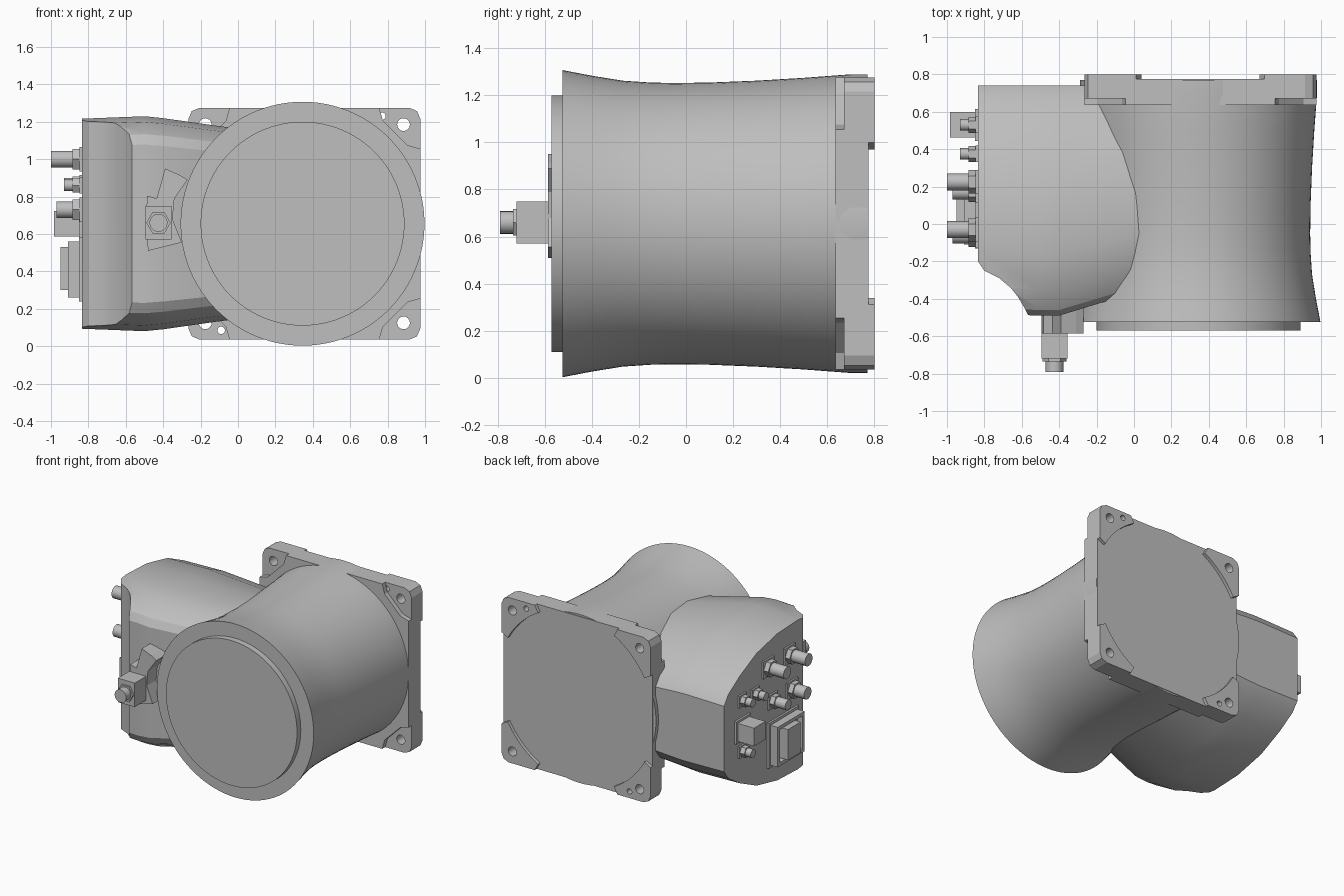
import bpy, bmesh, math

cube = bpy.data.objects.get("Cube")
if cube:
    bpy.data.objects.remove(cube, do_unlink=True)

grey = bpy.data.materials.new("cast grey")
grey.use_nodes = True
COLOUR = (0.52, 0.52, 0.52, 1)
grey.diffuse_color = COLOUR
grey.node_tree.nodes["Principled BSDF"].inputs["Base Color"].default_value = COLOUR

AXES = {"x": lambda u, v, w: (w, u, v),
        "y": lambda u, v, w: (u, w, v),
        "z": lambda u, v, w: (u, v, w)}


def loft(name, rings, smooth=0):
    """Skin a list of equal-length point rings and cap both ends."""
    bm = bmesh.new()
    loops = [[bm.verts.new(p) for p in ring] for ring in rings]
    n = len(loops[0])
    for a, b in zip(loops, loops[1:]):
        for i in range(n):
            j = (i + 1) % n
            bm.faces.new((a[i], a[j], b[j], b[i]))
    bm.faces.new(loops[0])
    bm.faces.new(loops[-1])
    bmesh.ops.recalc_face_normals(bm, faces=bm.faces)
    mesh = bpy.data.meshes.new(name)
    bm.to_mesh(mesh)
    bm.free()
    obj = bpy.data.objects.new(name, mesh)
    bpy.context.collection.objects.link(obj)
    mesh.materials.append(grey)
    if smooth:
        smooth_by_angle(obj, smooth)
    return obj


def smooth_by_angle(obj, degrees):
    bpy.ops.object.select_all(action="DESELECT")
    obj.select_set(True)
    bpy.context.view_layer.objects.active = obj
    bpy.ops.object.shade_smooth_by_angle(angle=math.radians(degrees))


def prism(name, pts, axis, a, b):
    return loft(name, [[AXES[axis](u, v, w) for u, v in pts] for w in (a, b)])


def box(name, axis, u, v, su, sv, a, b):
    pts = [(u - su, v - sv), (u + su, v - sv), (u + su, v + sv), (u - su, v + sv)]
    return prism(name, pts, axis, a, b)


def lathe(name, axis, u, v, profile, n=24):
    """Turn (position, radius) pairs around an axis through (u, v)."""
    ring = [2 * math.pi * i / n for i in range(n)]
    rings = [[AXES[axis](u + r * math.cos(t), v + r * math.sin(t), w) for t in ring]
             for w, r in profile]
    return loft(name, rings, 30 if n > 8 else 0)


def cut(obj, cutter):
    mod = obj.modifiers.new("cut", "BOOLEAN")
    mod.operation = "DIFFERENCE"
    mod.solver = "EXACT"
    mod.object = cutter
    bpy.context.view_layer.update()
    done = obj.evaluated_get(bpy.context.evaluated_depsgraph_get())
    mesh = bpy.data.meshes.new_from_object(done)
    obj.modifiers.clear()
    obj.data = mesh
    bpy.data.objects.remove(cutter, do_unlink=True)


CX, CZ = 0.345, 0.655

# Flared main barrel and its front cover
lathe("main_barrel", "y", CX, CZ,
      [(-0.525, 0.652), (-0.4, 0.628), (-0.27, 0.607), (-0.15, 0.599), (-0.05, 0.597),
       (0.1, 0.599), (0.3, 0.607), (0.5, 0.619), (0.7, 0.634), (0.77, 0.634)], 96)
lathe("front_cover", "y", CX, CZ, [(-0.57, 0.545), (-0.5, 0.545)], 96)

# Square mounting flange: full rear layer, front layer with relieved corners
FX, H = 0.355, 0.62


def four_corners(quarter):
    """Repeat a corner outline by quarter turns around the flange centre."""
    pts = []
    for k in range(4):
        c, s = round(math.cos(k * math.pi / 2)), round(math.sin(k * math.pi / 2))
        pts += [(FX + c * u - s * v, CZ + s * u + c * v) for u, v in quarter]
    return pts


corner = [(H, 0.56), (0.602, 0.602), (0.56, H)]
flange = prism("flange", four_corners(corner), "y", 0.67, 0.775)
prism("flange_front_layer",
      four_corners([(H, 0.4), (0.55, 0.42), (0.485, 0.485), (0.42, 0.55), (0.4, H)]),
      "y", 0.635, 0.67)

# Raised corner pads on the mounting face
arc = [math.radians(61 - 4 * i) for i in range(9)]
pad = [(H, 0.344)] + corner + [(0.344, H)]
pad += [(0.65 * math.cos(t), 0.65 * math.sin(t)) for t in arc]
pads = []
for k in range(4):
    pts = four_corners(pad)[k * len(pad):(k + 1) * len(pad)]
    pads.append(prism(f"flange_pad_{k + 1}", pts, "y", 0.77, 0.8))

# Bolt holes and dowel holes
holes = [(u, v, 0.034) for u in (-0.53, 0.53) for v in (-0.53, 0.53)]
holes += [(0.415, 0.575, 0.02), (-0.445, -0.57, 0.02)]
for u, v, r in holes:
    for part in [flange] + pads:
        near = part.data.vertices[0].co
        if part is flange or ((near.x - FX) * u > 0 and (near.z - CZ) * v > 0):
            cut(part, lathe("hole_cutter", "y", FX + u, CZ + v, [(0.5, r), (0.9, r)]))

# Side housing: rounded section lofted along x, shrinking into the barrel
half = [(-0.49, 0.42), (-0.46, 0.475), (-0.35, 0.54), (-0.15, 0.57), (0.1, 0.56),
        (0.35, 0.505), (0.55, 0.41), (0.69, 0.32), (0.74, 0.25)]
section = half + [(y, -h) for y, h in reversed(half)]
stations = [(-0.835, 0.99, 0.985), (-0.5, 1, 1.008), (-0.4, 1, 0.99),
            (-0.14, 0.935, 0.925), (0.03, 0.89, 0.885), (0.2, 0.84, 0.84)]
housing = loft("side_housing",
               [[(x, 0.74 - (0.74 - y) * sy, CZ + h * sz) for y, h in section]
                for x, sy, sz in stations])
scoop = [(-0.56, -0.5), (-0.585, -0.45), (-0.62, -0.39), (-0.66, -0.34), (-0.72, -0.29),
         (-0.8, -0.25), (-0.84, -0.19), (-1, -0.19), (-1, -0.7), (-0.56, -0.7)]
cut(housing, prism("scoop_cutter", scoop, "z", -0.2, 1.5))
smooth_by_angle(housing, 24)

# Front cable outlet: bracket, block and plug
prism("outlet_bracket",
      [(-0.48, 0.51), (-0.3, 0.555), (-0.35, 0.68), (-0.34, 0.79), (-0.27, 0.89),
       (-0.31, 0.915), (-0.39, 0.95), (-0.435, 0.79), (-0.485, 0.805), (-0.495, 0.65)],
      "y", -0.585, -0.4)
box("outlet_block", "y", -0.425, 0.66, 0.07, 0.09, -0.72, -0.58)
lathe("outlet_nut", "y", -0.425, 0.66, [(-0.735, 0.065), (-0.7, 0.065)], 6)
lathe("outlet_plug", "y", -0.425, 0.66, [(-0.79, 0.048), (-0.7, 0.048)])

# Connectors on the end panel: base plate, hex nut and round tip
END = -0.82
for i, (y, z, size, tip) in enumerate([
        (0.225, 1.0, 0.05, -1.0), (-0.03, 1.0, 0.05, -1.0),
        (0.17, 0.73, 0.042, -0.97), (-0.06, 0.73, 0.05, -0.97),
        (0.375, 0.86, 0.034, -0.93), (0.53, 0.87, 0.034, -0.93),
        (0.53, 0.49, 0.034, -0.93)], 1):
    box(f"connector_base_{i}", "x", y, z, size * 1.3, size * 1.3, -0.848, END)
    lathe(f"connector_nut_{i}", "x", y, z, [(-0.885, size * 1.25), (END, size * 1.25)], 6)
    lathe(f"connector_tip_{i}", "x", y, z, [(tip, size * 0.9), (END, size * 0.9)])

# Square socket and large rectangular connector with a rim
box("square_socket_base", "x", 0.53, 0.655, 0.085, 0.085, -0.85, END)
box("square_socket", "x", 0.53, 0.655, 0.068, 0.068, -0.985, END)
box("large_connector_base", "x", 0.05, 0.41, 0.18, 0.17, -0.85, END)
rim = box("large_connector_rim", "x", 0.05, 0.41, 0.16, 0.15, -0.91, END)
cut(rim, box("rim_cutter", "x", 0.05, 0.41, 0.135, 0.125, -1, -0.87))
box("large_connector_block", "x", 0.07, 0.415, 0.075, 0.115, -0.95, END)
